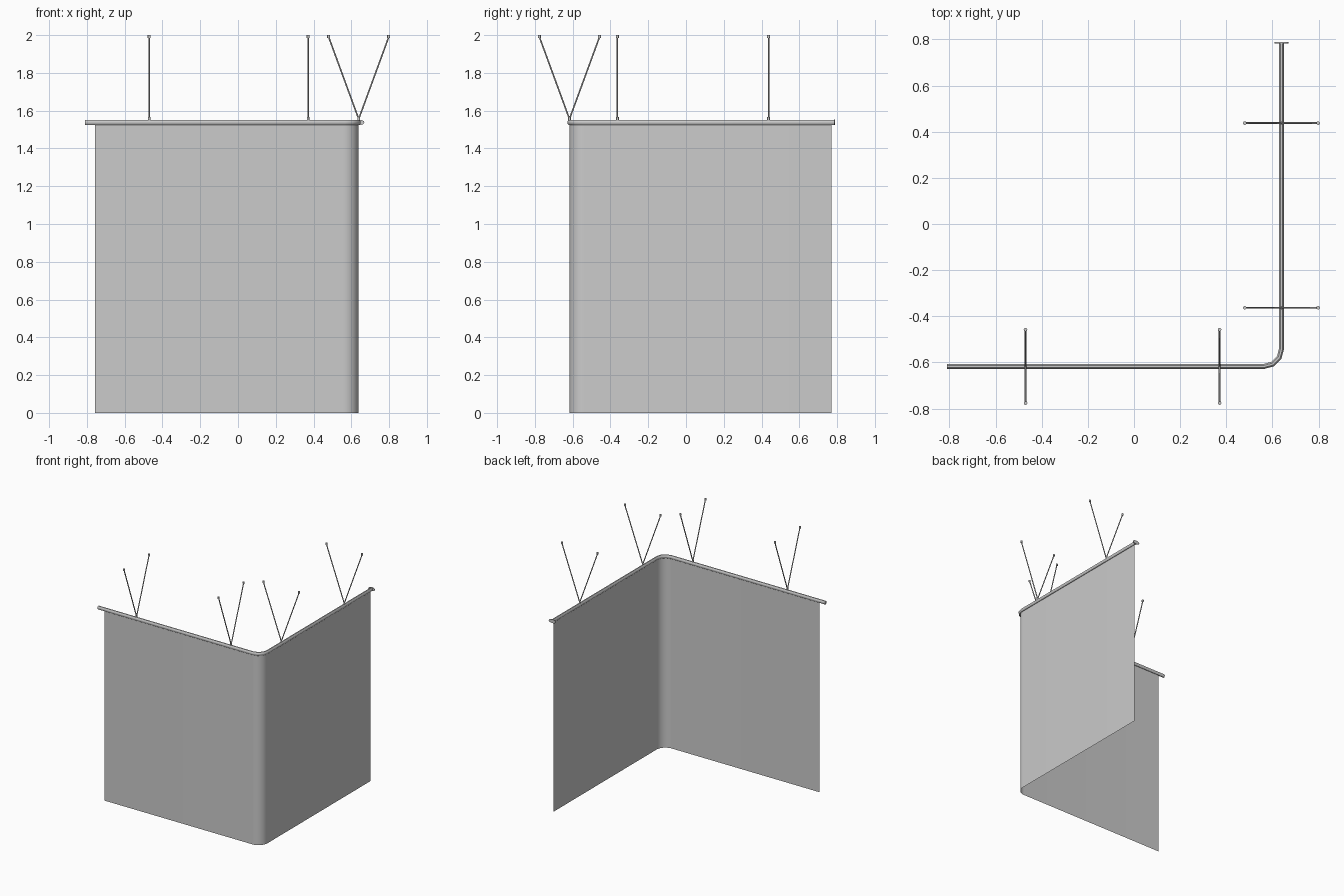
import bpy, bmesh, math
from mathutils import Vector

if "Cube" in bpy.data.objects:
    bpy.data.objects.remove(bpy.data.objects["Cube"])

YF, XR = -0.617, 0.639        # front run and right run of the rail


def make_object(name, bm, smooth=False):
    bmesh.ops.recalc_face_normals(bm, faces=bm.faces)
    me = bpy.data.meshes.new(name)
    bm.to_mesh(me)
    bm.free()
    ob = bpy.data.objects.new(name, me)
    bpy.context.collection.objects.link(ob)
    if smooth:
        bpy.ops.object.select_all(action='DESELECT')
        ob.select_set(True)
        bpy.context.view_layer.objects.active = ob
        bpy.ops.object.shade_smooth_by_angle(angle=math.radians(46))
    return ob


def l_path(x0, y1, r, steps):
    """Plan path: front run, rounded corner, right run."""
    pts = [Vector((x0, YF, 0))]
    for i in range(steps + 1):
        a = -math.pi / 2 + i / steps * math.pi / 2
        pts.append(Vector((XR - r + r * math.cos(a), YF + r + r * math.sin(a), 0)))
    return pts + [Vector((XR, y1, 0))]


def sweep(bm, pts, z, half_w, half_h, sides=8):
    """Closed tube swept along a flat path with mitred corners."""
    rings = []
    for i, p in enumerate(pts):
        a = (p - pts[i - 1]).normalized() if i else (pts[1] - p).normalized()
        b = (pts[i + 1] - p).normalized() if i + 1 < len(pts) else a
        t = (a + b).normalized()
        n = Vector((t.y, -t.x, 0)) / t.dot(a)
        rings.append([bm.verts.new(p + n * half_w * math.cos(k) + Vector((0, 0, z + half_h * math.sin(k))))
                      for k in [math.tau * (j + 0.5) / sides for j in range(sides)]])
    for r, s in zip(rings, rings[1:]):
        for j in range(sides):
            k = (j + 1) % sides
            bm.faces.new((r[j], r[k], s[k], s[j]))
    bm.faces.new(rings[0])
    bm.faces.new(rings[-1])


def cylinder(bm, p, q, r, sides=8):
    p, q = Vector(p), Vector(q)
    d = q - p
    m = d.to_track_quat('Z', 'Y').to_matrix().to_4x4()
    m.translation = (p + q) / 2
    bmesh.ops.create_cone(bm, cap_ends=True, segments=sides, radius1=r, radius2=r,
                          depth=d.length, matrix=m)


# curtain rail
bm = bmesh.new()
sweep(bm, l_path(-0.81, 0.787, 0.075, 3), 1.538, 0.0115, 0.0145)
make_object("rail", bm, True)

# wall plate at the back end of the rail
bm = bmesh.new()
cylinder(bm, (XR, 0.783, 1.538), (XR, 0.788, 1.538), 1, 16)
for v in bm.verts:
    v.co.x = XR + (v.co.x - XR) * 0.03
    v.co.z = 1.538 + (v.co.z - 1.538) * 0.0145
make_object("wall_plate", bm, True)

# hanging curtain sheet
bm = bmesh.new()
cols = [(bm.verts.new(p), bm.verts.new(p + Vector((0, 0, 1.53))))
        for p in l_path(-0.757, 0.77, 0.08, 12)]
for a, b in zip(cols, cols[1:]):
    bm.faces.new((a[0], b[0], b[1], a[1]))
make_object("curtain", bm, True)


# V-shaped ceiling hangers
def hanger(x, y, across):
    bm = bmesh.new()
    foot = Vector((x, y, 1.556))
    cylinder(bm, (x, y, 1.546), (x, y, 1.566), 0.007)
    for s in (-1, 1):
        top = Vector((x, y, 1.99)) + across * s * 0.159
        cylinder(bm, foot, top, 0.004)
        cylinder(bm, top - Vector((0, 0, 0.004)), top + Vector((0, 0, 0.01)), 0.008)
    make_object("ceiling_hanger", bm, True)


for x in (-0.47, 0.371):
    hanger(x, YF, Vector((0, 1, 0)))
for y in (-0.363, 0.437):
    hanger(XR, y, Vector((1, 0, 0)))
